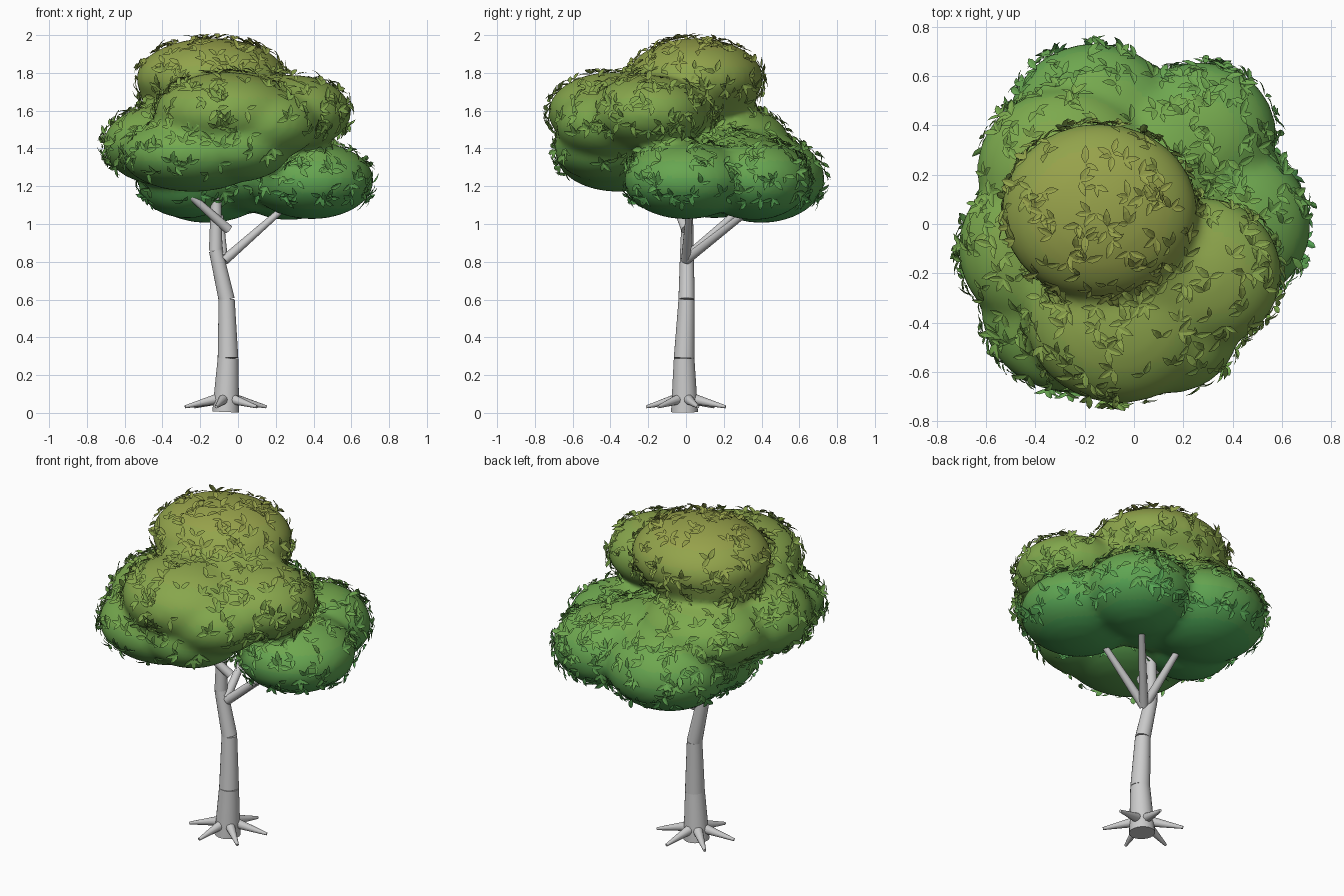
import bpy, bmesh, math, random
from mathutils import Vector, Matrix

if "Cube" in bpy.data.objects:
    bpy.data.objects.remove(bpy.data.objects["Cube"])

random.seed(4)


def finish(bm, name, mats=(), angle=35):
    me = bpy.data.meshes.new(name)
    bm.to_mesh(me)
    bm.free()
    ob = bpy.data.objects.new(name, me)
    bpy.context.collection.objects.link(ob)
    for m in mats:
        me.materials.append(m)
    if angle:
        bpy.ops.object.select_all(action='DESELECT')
        ob.select_set(True)
        bpy.context.view_layer.objects.active = ob
        bpy.ops.object.shade_smooth_by_angle(angle=math.radians(angle))
    return ob


def limb(bm, a, b, r1, r2, sides=20):
    """Tapered cylinder from a to b."""
    a, b = Vector(a), Vector(b)
    d = b - a
    m = Matrix.Translation((a + b) / 2) @ d.to_track_quat('Z', 'Y').to_matrix().to_4x4()
    bmesh.ops.create_cone(bm, cap_ends=True, segments=sides, radius1=r1, radius2=r2,
                          depth=d.length, matrix=m)


# Trunk: stacked tapered segments
path = [((-.065, -.008, .005), .072), ((-.053, -.01, .29), .055), ((-.06, .003, .6), .043),
        ((-.118, .005, .86), .036), ((-.115, .01, 1.25), .024)]
bm = bmesh.new()
for (a, ra), (b, rb) in zip(path, path[1:]):
    limb(bm, a, b, ra, rb)
finish(bm, "trunk")

# Branches
bm = bmesh.new()
for a, b in [((-.07, 0, .81), (.26, .37, 1.1)), ((-.07, 0, .81), (.26, .02, 1.1)),
             ((-.05, 0, .97), (-.33, -.1, 1.22)), ((-.08, 0, .82), (-.1, .31, 1.1))]:
    limb(bm, a, b, .026, .016, 14)
finish(bm, "branches")

# Roots: ring of six thin cones
bm = bmesh.new()
for k in range(6):
    t = math.radians(60 * k + 17)
    c, s = math.cos(t), math.sin(t)
    limb(bm, (-.065 + .04 * c, .04 * s - .004, .075), (-.065 + .225 * c, .215 * s, .032), .029, .008, 12)
finish(bm, "roots")

# Crown lobes (centre, radii)
lobes = [
    # top
    ((-.14, .05, 1.77), (.4, .36, .215)), ((-.18, .08, 1.7), (.34, .3, .19)),
    # front
    ((-.06, -.39, 1.59), (.38, .34, .215)), ((.28, -.2, 1.59), (.32, .31, .2)),
    ((.14, -.42, 1.53), (.29, .27, .19)), ((.02, -.15, 1.62), (.38, .33, .2)),
    # left
    ((-.37, -.1, 1.42), (.345, .34, .22)), ((-.28, .22, 1.43), (.36, .33, .2)),
    ((-.24, -.36, 1.37), (.38, .33, .2)), ((-.02, -.42, 1.4), (.3, .28, .18)),
    # right and back
    ((.39, 0, 1.23), (.33, .33, .205)), ((.27, .36, 1.235), (.31, .3, .215)),
    ((-.16, .4, 1.24), (.355, .335, .235)), ((.1, .25, 1.28), (.32, .32, .22)),
    ((-.27, .15, 1.22), (.26, .27, .19)),
]

# Greens graded by height
BANDS, Z0, Z1 = 12, 1.0, 2.0
greens = []
low, mid, high = Vector((.07, .36, .09)), Vector((.19, .4, .075)), Vector((.31, .36, .07))
for i in range(BANDS):
    t = i / (BANDS - 1)
    c = low.lerp(mid, t * 2) if t < .5 else mid.lerp(high, t * 2 - 1)
    m = bpy.data.materials.new(f"leaf_green_{i}")
    m.diffuse_color = (*c, 1)
    m.use_nodes = True
    m.node_tree.nodes["Principled BSDF"].inputs["Base Color"].default_value = m.diffuse_color
    greens.append(m)


def band(z):
    return max(0, min(BANDS - 1, int((z - Z0) / (Z1 - Z0) * BANDS)))


# Crown: merged and softened lobes
bm = bmesh.new()
for c, r in lobes:
    bmesh.ops.create_icosphere(bm, subdivisions=4, radius=1,
                               matrix=Matrix.Translation(c) @ Matrix.Diagonal((*r, 1)))
crown = finish(bm, "crown", (), None)
rm = crown.modifiers.new("merge", 'REMESH')
rm.mode, rm.voxel_size, rm.use_smooth_shade = 'VOXEL', .022, True
sm = crown.modifiers.new("soften", 'SMOOTH')
sm.factor, sm.iterations = .5, 14
dg = bpy.context.evaluated_depsgraph_get()
me = bpy.data.meshes.new_from_object(crown.evaluated_get(dg))
crown.modifiers.clear()
crown.data = me
me.materials.clear()
for m in greens:
    me.materials.append(m)
for p in me.polygons:
    p.use_smooth = True
    p.material_index = band(p.center.z)


def leaf(bm, p, d, n, size):
    """Pointed leaf folded along its midrib."""
    side = n.cross(d).normalized()
    up = d.cross(side).normalized()
    w = size * .2
    rib = [bm.verts.new(p + d * size * t + up * size * z)
           for t, z in ((0, 0), (.35, .03), (.7, .03), (1, -.05))]
    for s in (1, -1):
        e1 = bm.verts.new(p + d * size * .35 + side * w * s + up * size * .08)
        e2 = bm.verts.new(p + d * size * .7 + side * w * .8 * s + up * size * .07)
        for f in ((rib[0], rib[1], e1), (rib[1], rib[2], e2, e1), (rib[2], rib[3], e2)):
            bm.faces.new(f if s > 0 else f[::-1]).material_index = band(p.z)


# Leaf sprigs scattered over the crown
polys = list(me.polygons)
area = [p.area for p in polys]
bm = bmesh.new()
for f in random.choices(polys, area, k=int(sum(area) * 165)):
    p, n = Vector(f.center), Vector(f.normal)
    if n.z < -.7:
        continue
    base = n.orthogonal().normalized()
    base.rotate(Matrix.Rotation(random.uniform(0, 6.28), 3, n))
    for k in random.choice(((-1, 0, 1), (-.8, .8), (-1, 0, 1))):
        d = Matrix.Rotation(k * 1.1 + random.uniform(-.25, .25), 3, n) @ base
        d = (d + n * random.uniform(.05, .5)).normalized()
        leaf(bm, p + n * .004, d, n, random.uniform(.05, .08))
finish(bm, "leaves", greens, None)
